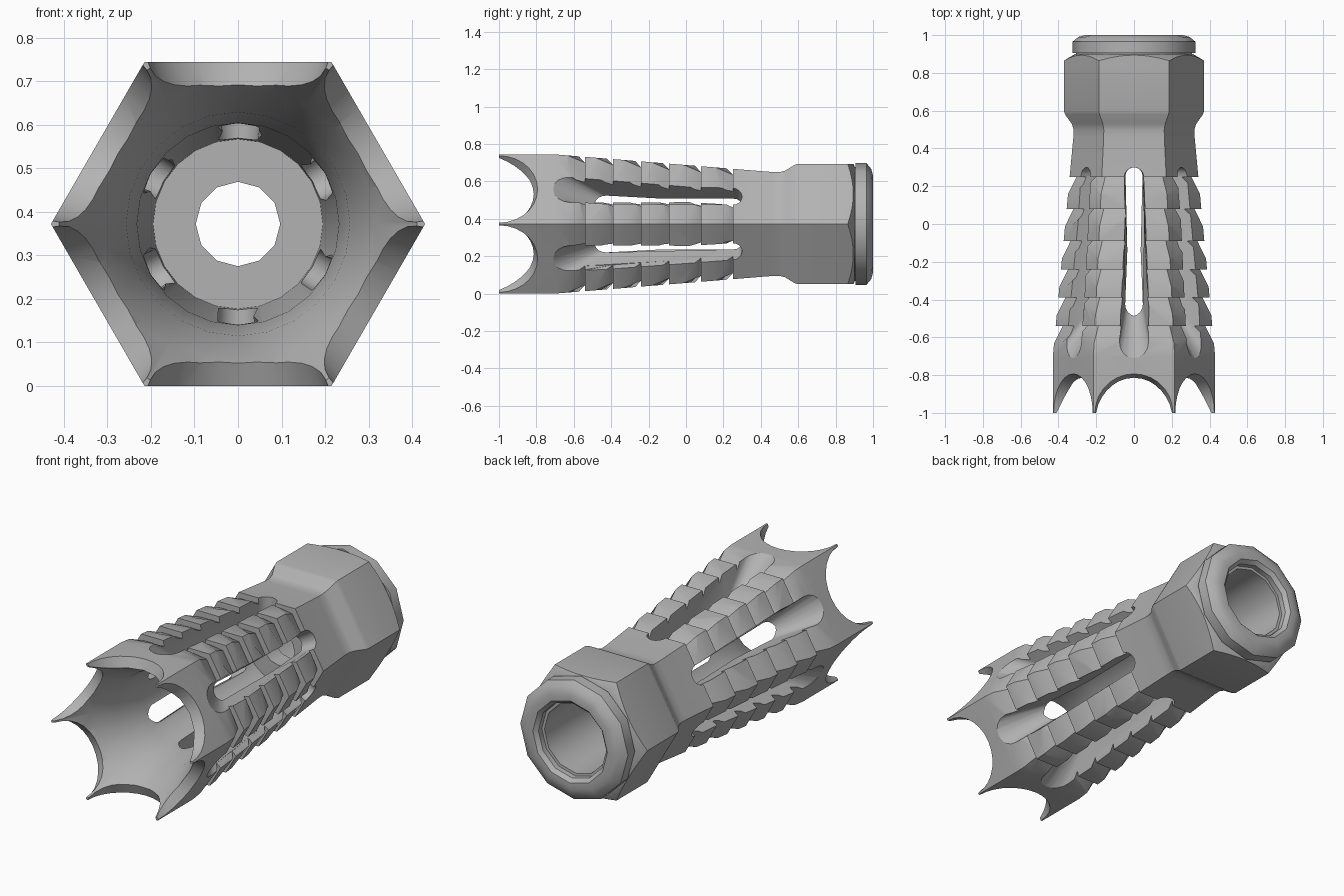
import bpy, bmesh, math
from mathutils import Vector

cube = bpy.data.objects.get("Cube")
if cube:
    bpy.data.objects.remove(cube, do_unlink=True)

AXIS = 0.372                      # height of the centre line
FLAT = 1 / math.cos(math.pi / 6)  # flat radius to corner radius

steel = bpy.data.materials.new("plain_grey_metal")
steel.use_nodes = True
grey = (0.45, 0.45, 0.45, 1)
steel.diffuse_color = grey
steel.node_tree.nodes["Principled BSDF"].inputs["Base Color"].default_value = grey


def polar(r, a, y, side=0.0):
    """Point at radius r and angle a about the long axis, shifted sideways."""
    return Vector((r * math.cos(a) - side * math.sin(a), y,
                   AXIS + r * math.sin(a) + side * math.cos(a)))


def loft(name, rings, ring_closed=False):
    """Skin a list of equal rings, capped or joined end to start."""
    bm = bmesh.new()
    vs = [[bm.verts.new(p) for p in ring] for ring in rings]
    n = len(vs[0])
    pairs = list(zip(vs, vs[1:]))
    if ring_closed:
        pairs.append((vs[-1], vs[0]))
    else:
        bm.faces.new(vs[0])
        bm.faces.new(vs[-1])
    for a, b in pairs:
        for i in range(n):
            j = (i + 1) % n
            bm.faces.new((a[i], a[j], b[j], b[i]))
    bmesh.ops.recalc_face_normals(bm, faces=bm.faces)
    mesh = bpy.data.meshes.new(name)
    bm.to_mesh(mesh)
    bm.free()
    mesh.materials.append(steel)
    obj = bpy.data.objects.new(name, mesh)
    bpy.context.collection.objects.link(obj)
    return obj


def turned(name, profile, sides, scale=1.0):
    """Turn a (y, radius) profile about the long axis."""
    return loft(name, [[polar(r * scale, math.tau * i / sides, y) for i in range(sides)]
                       for y, r in profile])


def combine(body, tool, operation):
    mod = body.modifiers.new(operation, 'BOOLEAN')
    mod.operation = operation
    mod.solver = 'EXACT'
    mod.object = tool
    bpy.context.view_layer.objects.active = body
    bpy.ops.object.modifier_apply(modifier=mod.name)
    bpy.data.objects.remove(tool, do_unlink=True)


def flat_radius(y):
    """Flat distance of the tapering barrel at y."""
    return 0.372 - 0.097 * max(0, y + 0.7) / 1.2


# Hexagonal barrel with a wider nut at the back
body = turned("hexagonal_muzzle_body",
              [(-1, 0.372), (-0.7, 0.372), (0.46, 0.278), (0.5, 0.277), (0.53, 0.285),
               (0.58, 0.316), (0.6, 0.322), (0.9, 0.322)], 6, FLAT)

# Rounded nut corners
combine(body, turned("nut_rounding", [(-1.1, 0.6), (0.73, 0.6), (0.9, 0.312), (0.95, 0.23)], 48),
        'INTERSECT')

# Twelve sided collar on the back
combine(body, turned("collar", [(0.7, 0.306), (0.905, 0.306), (0.906, 0.325), (0.965, 0.325),
                                (0.99, 0.295), (1, 0.26), (1, 0.23)], 12), 'UNION')

# Flared front bore, small hole through the wall, rear socket
combine(body, turned("front_bore", [(-1.04, 0.431), (-1, 0.411), (-0.8, 0.313), (-0.67, 0.257),
                                    (-0.5, 0.232), (0.35, 0.195)], 24), 'DIFFERENCE')
combine(body, turned("through_hole", [(0.3, 0.097), (0.55, 0.097)], 12), 'DIFFERENCE')
combine(body, turned("rear_socket", [(0.45, 0.19), (0.95, 0.19), (0.951, 0.205), (0.98, 0.205),
                                     (1.02, 0.245)], 12), 'DIFFERENCE')


# Long slots through the six flats, with a ramped front end
def slot_ring(r, a, front, w_front, w_back, back=0.30):
    pts = []
    for start, y, w in ((0, back - w_back, w_back), (math.pi, front + w_front, w_front)):
        for i in range(9):
            t = start + math.pi * i / 8
            pts.append(polar(r, a, y + w * math.sin(t), w * math.cos(t)))
    return pts


for k in range(6):
    a = math.radians(30 + 60 * k)
    combine(body, loft("slot", [slot_ring(0.12, a, -0.31, 0.025, 0.04),
                                slot_ring(0.45, a, -0.834, 0.095, 0.062)]), 'DIFFERENCE')

    # Scalloped front edge, leaving a tooth at each corner
    rings = [[polar(r, a, -1 + w * math.sin(math.tau * i / 28), w * math.cos(math.tau * i / 28))
              for i in range(28)] for r, w in ((0.2, 0.14), (0.45, 0.237))]
    combine(body, loft("scallop", rings), 'DIFFERENCE')

# Saw-tooth grooves around the barrel, longer at the corners
for y in (-0.54, -0.39, -0.24, -0.09, 0.08, 0.25):
    bottom, ramp, wall = [], [], []
    for i in range(12):
        a = math.tau * i / 12
        corner = i % 2 == 0
        depth, run = (0.037, 0.075) if corner else (0.032, 0.03)
        r = flat_radius(y) * (FLAT if corner else 1) - depth
        bottom.append(polar(r, a, y))
        ramp.append(polar(r + 2 * depth, a, y - 2 * run))
        wall.append(polar(r + 2 * depth + 0.01, a, y))
    combine(body, loft("groove", [bottom, ramp, wall], True), 'DIFFERENCE')

# Smooth the round surfaces, keep the machined edges
bpy.ops.object.select_all(action='DESELECT')
body.select_set(True)
bpy.context.view_layer.objects.active = body
bpy.ops.object.shade_smooth_by_angle(angle=math.radians(31))
